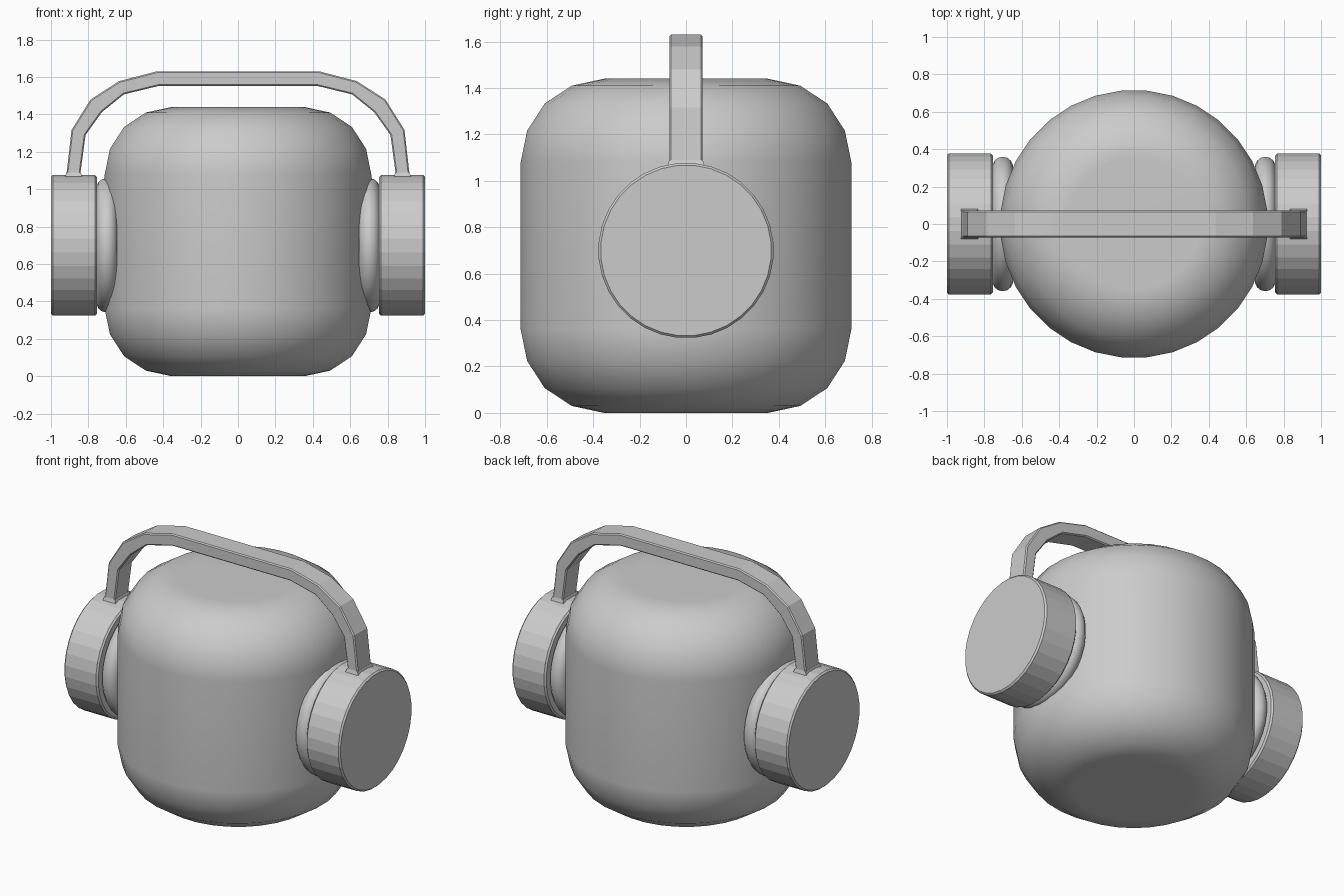
import bpy, bmesh, math
from mathutils import Matrix

if "Cube" in bpy.data.objects:
    bpy.data.objects.remove(bpy.data.objects["Cube"])

grey = bpy.data.materials.new("light grey")
grey.diffuse_color = (0.6, 0.6, 0.6, 1)
grey.use_nodes = True
grey.node_tree.nodes["Principled BSDF"].inputs["Base Color"].default_value = grey.diffuse_color
SIDES = 32


def finish(name, bm, smooth):
    bmesh.ops.recalc_face_normals(bm, faces=bm.faces)
    mesh = bpy.data.meshes.new(name)
    bm.to_mesh(mesh)
    bm.free()
    mesh.materials.append(grey)
    mesh.polygons.foreach_set("use_smooth", [smooth] * len(mesh.polygons))
    obj = bpy.data.objects.new(name, mesh)
    bpy.context.collection.objects.link(obj)
    return obj


def lathe(name, profile, matrix, smooth, closed=False):
    """Spin (radius, height) points around local z; cap the ends or close the loop."""
    bm = bmesh.new()
    rings = []
    for r, h in profile:
        ring = []
        for i in range(SIDES):
            a = 2 * math.pi * (i + 0.5) / SIDES
            ring.append(bm.verts.new((r * math.cos(a), r * math.sin(a), h)))
        rings.append(ring)
    pairs = list(zip(rings, rings[1:]))
    if closed:
        pairs.append((rings[-1], rings[0]))
    else:
        bm.faces.new(rings[0])
        bm.faces.new(rings[-1])
    for a, b in pairs:
        for i in range(SIDES):
            j = (i + 1) % SIDES
            bm.faces.new((a[i], a[j], b[j], b[i]))
    bmesh.ops.transform(bm, matrix=matrix, verts=bm.verts)
    return finish(name, bm, smooth)


# Rounded barrel body, flat top and bottom
lower = [(0.355, 0), (0.495, 0.03), (0.612, 0.107), (0.688, 0.224), (0.716, 0.36)]
profile = lower + [(r, 1.44 - z) for r, z in reversed(lower)]
body = lathe("body", profile, Matrix.Identity(4), True)
body.modifiers.new("flat caps", 'WEIGHTED_NORMAL')

# Ear cups and cushions: axis along x, one side mirrored to the other
to_side = Matrix.Translation((0, 0, 0.70)) @ Matrix.Rotation(math.pi / 2, 4, 'Y')
cup = lathe("ear_cups", [(0.368, 0.755), (0.378, 0.765), (0.378, 0.99), (0.368, 1.0)],
            to_side, False)
ring = [(0.305 + 0.056 * math.cos(t), 0.702 + 0.056 * math.sin(t))
        for t in (2 * math.pi * k / 14 for k in range(14))]
cushion = lathe("ear_cushions", ring, to_side, True, closed=True)
for part in (cup, cushion):
    part.modifiers.new("other side", 'MIRROR')

# Headband: arch outline extruded front to back, flared where it meets the cups
outer = [(0.918, 1.04), (0.916, 1.09), (0.89, 1.317), (0.788, 1.48), (0.635, 1.578), (0.435, 1.63)]
inner = [(0.425, 1.552), (0.61, 1.507), (0.728, 1.412), (0.815, 1.29), (0.842, 1.09), (0.842, 1.04)]
right = inner[::-1]
outline = (outer + [(-x, z) for x, z in reversed(outer)]
           + [(-x, z) for x, z in right] + inner)
bm = bmesh.new()
face = bm.faces.new([bm.verts.new((x, -0.072, z)) for x, z in outline])
ext = bmesh.ops.extrude_face_region(bm, geom=[face])
moved = [v for v in ext["geom"] if isinstance(v, bmesh.types.BMVert)]
bmesh.ops.translate(bm, vec=(0, 0.144, 0), verts=moved)
band = finish("headband", bm, False)
bevel = band.modifiers.new("soft edges", 'BEVEL')
bevel.width = 0.007
bevel.segments = 1
bevel.limit_method = 'ANGLE'
bevel.angle_limit = math.radians(60)

# Small collars at the feet of the headband
bm = bmesh.new()
bmesh.ops.create_cube(bm, size=1)
for v in bm.verts:
    grow = 0.0 if v.co.z > 0 else 0.01
    v.co = (0.879 + math.copysign(0.038 + grow, v.co.x),
            math.copysign(0.072 + grow, v.co.y), 1.09 if v.co.z > 0 else 1.06)
collar = finish("headband_collars", bm, False)
collar.modifiers.new("other side", 'MIRROR')
